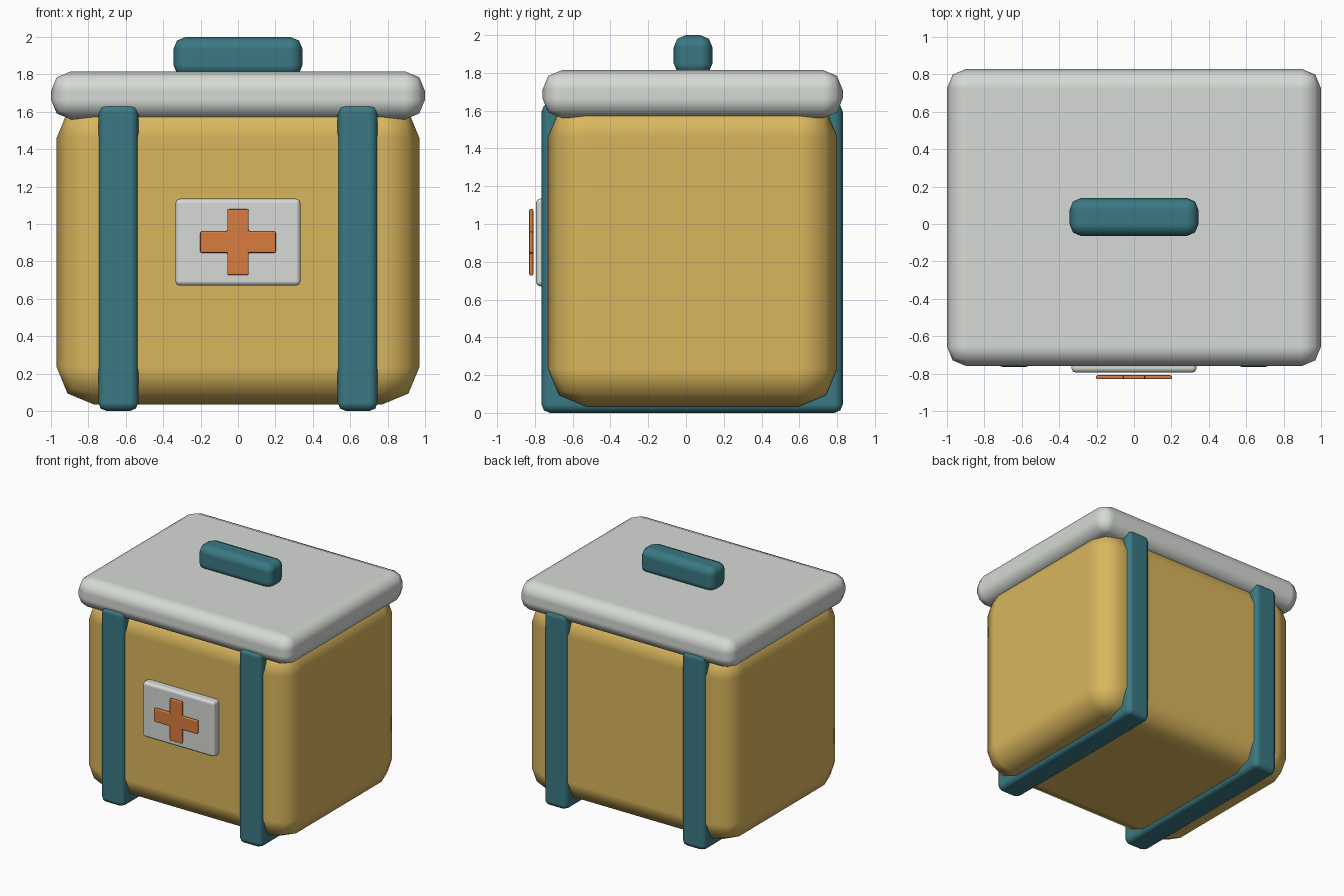
import bpy
import bmesh
from mathutils import Vector

cube = bpy.data.objects.get("Cube")
if cube:
    bpy.data.objects.remove(cube, do_unlink=True)


def material(name, rgb):
    mat = bpy.data.materials.new(name)
    mat.use_nodes = True
    colour = (*rgb, 1)
    mat.diffuse_color = colour
    mat.node_tree.nodes["Principled BSDF"].inputs["Base Color"].default_value = colour
    return mat


yellow = material("mustard yellow", (0.70, 0.47, 0.11))
grey = material("pale grey", (0.67, 0.70, 0.66))
teal = material("dark teal", (0.042, 0.19, 0.225))
orange = material("burnt orange", (0.70, 0.20, 0.05))


def finish(name, bm, mat, bevel):
    """Turn a bmesh into a smooth, softly bevelled object."""
    bmesh.ops.recalc_face_normals(bm, faces=bm.faces)
    for face in bm.faces:
        face.smooth = True
    mesh = bpy.data.meshes.new(name)
    bm.to_mesh(mesh)
    bm.free()
    mesh.materials.append(mat)
    obj = bpy.data.objects.new(name, mesh)
    bpy.context.collection.objects.link(obj)
    mod = obj.modifiers.new("Rounded edges", "BEVEL")
    mod.width = bevel
    mod.segments = 2
    mod.limit_method = "ANGLE"
    mod.harden_normals = True
    return obj


def rounded_box(name, low, high, mat, bevel):
    low, high = Vector(low), Vector(high)
    bm = bmesh.new()
    bmesh.ops.create_cube(bm, size=1)
    bmesh.ops.scale(bm, vec=high - low, verts=bm.verts)
    bmesh.ops.translate(bm, vec=(low + high) / 2, verts=bm.verts)
    return finish(name, bm, mat, bevel)


# Case, lid and handle
rounded_box("case_body", (-0.97, -0.73, 0.035), (0.97, 0.80, 1.66), yellow, 0.2)
rounded_box("lid", (-1, -0.76, 1.56), (1, 0.83, 1.815), grey, 0.105)
rounded_box("handle", (-0.345, -0.065, 1.785), (0.345, 0.14, 2), teal, 0.065)

# Straps wrapped around the front, bottom and back
for side, x in (("right", -0.64), ("left", 0.64)):
    rounded_box(side + "_strap", (x - 0.107, -0.765, 0), (x + 0.107, 0.83, 1.64), teal, 0.045)

# Front badge plate
rounded_box("badge_plate", (-0.335, -0.795, 0.67), (0.335, -0.70, 1.135), grey, 0.025)

# Cross: one outline built from a quarter corner turned four ways, then extruded
arm_x, arm_z, half = 0.202, 0.176, 0.057
outline = []
for sx, sz in ((1, 1), (-1, 1), (-1, -1), (1, -1)):
    corner = [(arm_x, half), (half, half), (half, arm_z)]
    if sx * sz < 0:
        corner.reverse()
    outline += [(sx * x, sz * z) for x, z in corner]
bm = bmesh.new()
face = bm.faces.new([bm.verts.new((x, -0.83, 0.903 + z)) for x, z in outline])
result = bmesh.ops.extrude_face_region(bm, geom=[face], use_keep_orig=True)
moved = [v for v in result["geom"] if isinstance(v, bmesh.types.BMVert)]
bmesh.ops.translate(bm, vec=(0, 0.022, 0), verts=moved)
finish("badge_cross", bm, orange, 0.008)
